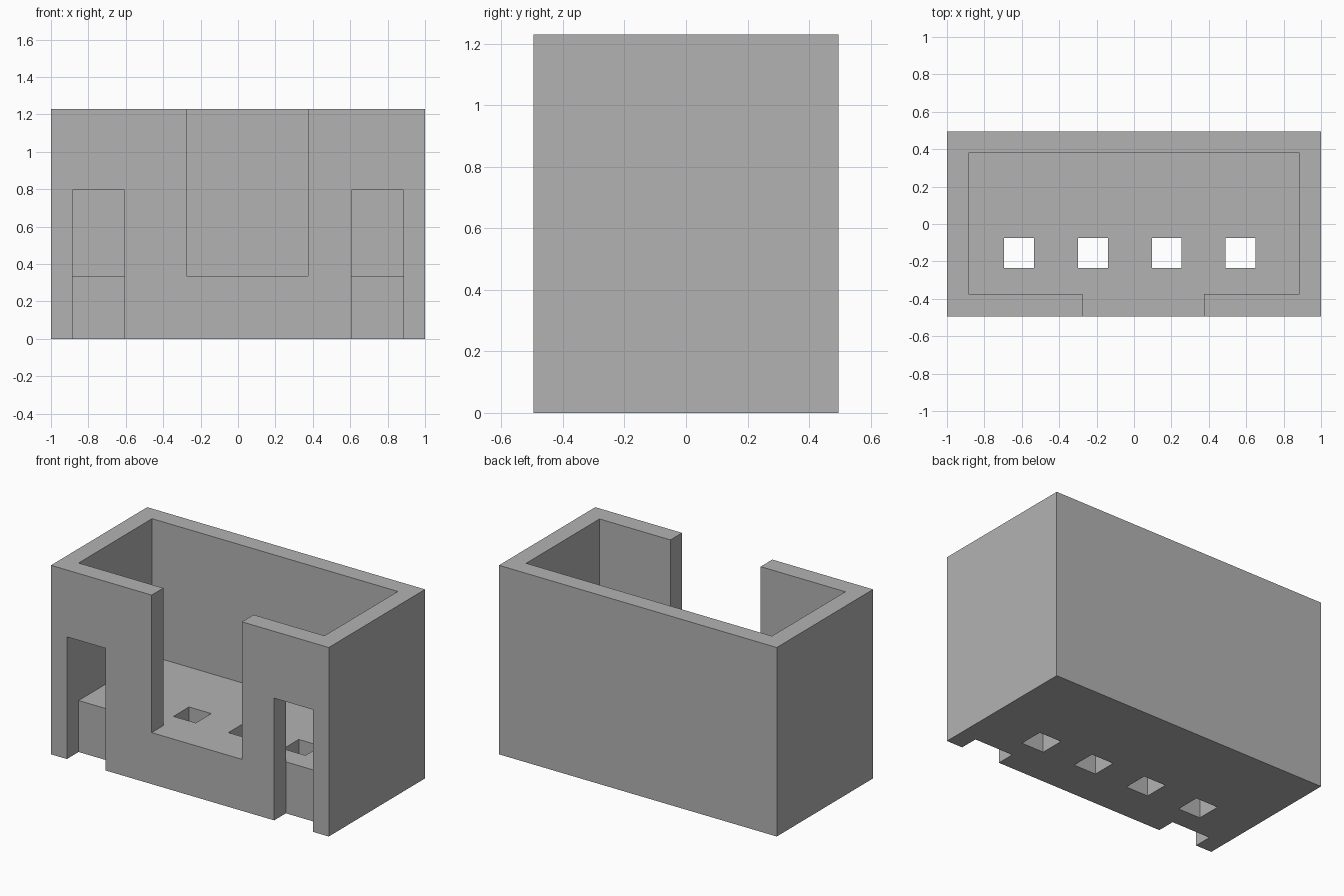
import bpy
from mathutils import Vector

if "Cube" in bpy.data.objects:
    bpy.data.objects.remove(bpy.data.objects["Cube"], do_unlink=True)

# Single plastic colour
grey = bpy.data.materials.new("plain grey")
grey.use_nodes = True
colour = (0.45, 0.45, 0.45, 1)
grey.diffuse_color = colour
grey.node_tree.nodes["Principled BSDF"].inputs["Base Color"].default_value = colour


def box(name, low, high):
    """Box spanning two opposite corners."""
    bpy.ops.mesh.primitive_cube_add(size=1)
    obj = bpy.context.object
    obj.name = name
    low, high = Vector(low), Vector(high)
    for v in obj.data.vertices:
        v.co = [high[i] if v.co[i] > 0 else low[i] for i in range(3)]
    obj.data.materials.append(grey)
    return obj


def cut(target, cutter):
    """Subtract the cutter and discard it."""
    mod = target.modifiers.new(cutter.name, 'BOOLEAN')
    mod.operation = 'DIFFERENCE'
    mod.solver = 'EXACT'
    mod.object = cutter
    bpy.context.view_layer.objects.active = target
    bpy.ops.object.modifier_apply(modifier=mod.name)
    bpy.data.objects.remove(cutter, do_unlink=True)


HEIGHT, FLOOR = 1.23, 0.335
INNER_X, INNER_FRONT, INNER_BACK = 0.885, -0.375, 0.38
OUTER_Y, OVER = 0.495, 0.1

# Outer block, hollowed down to a thick floor
housing = box("housing", (-1, -OUTER_Y, 0), (1, OUTER_Y, HEIGHT))
cut(housing, box("cavity", (-INNER_X, INNER_FRONT, FLOOR),
                 (INNER_X, INNER_BACK, HEIGHT + OVER)))

# Off-centre open slot in the front wall
cut(housing, box("key_slot", (-0.275, -OUTER_Y - OVER, FLOOR),
                 (0.375, 0, HEIGHT + OVER)))

# Pair of openings through the front wall, running to the bottom
for side in (-1, 1):
    xs = sorted((side * 0.607, side * INNER_X))
    cut(housing, box("front_opening", (xs[0], -OUTER_Y - OVER, -OVER),
                     (xs[1], INNER_FRONT, 0.795)))

# Row of four square pin holes through the floor
for i in range(4):
    x = -0.615 + i * 0.395
    cut(housing, box("pin_hole", (x - 0.08, -0.235, -OVER),
                     (x + 0.08, -0.075, FLOOR + OVER)))
